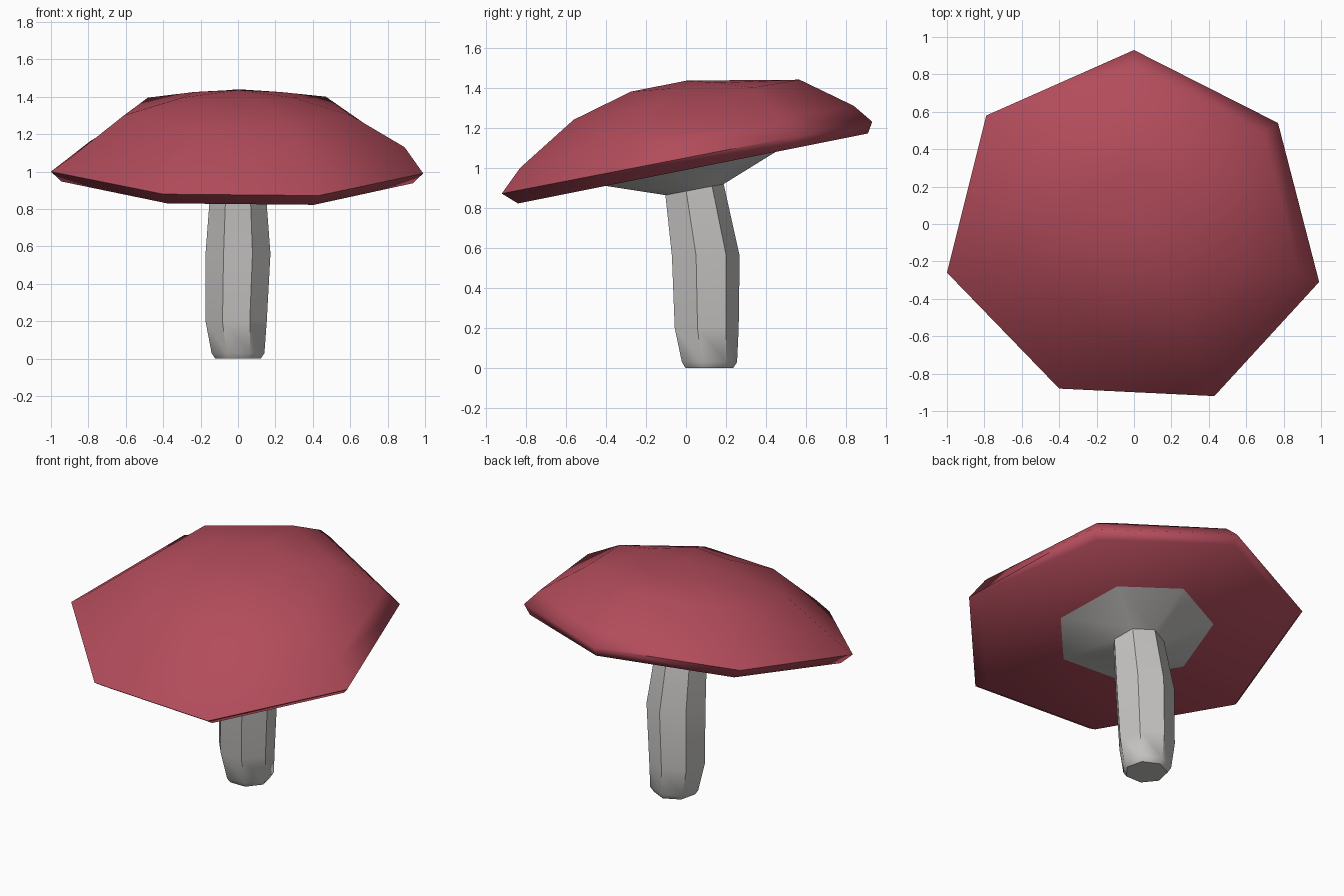
import bpy, bmesh, math
from mathutils import Vector
from mathutils.bvhtree import BVHTree

if "Cube" in bpy.data.objects:
    bpy.data.objects.remove(bpy.data.objects["Cube"])


def material(name, rgb):
    m = bpy.data.materials.new(name)
    m.diffuse_color = (*rgb, 1)
    m.use_nodes = True
    m.node_tree.nodes["Principled BSDF"].inputs["Base Color"].default_value = m.diffuse_color
    return m


RED = material("mushroom red", (0.45, 0.072, 0.105))
STEM = material("stem white", (0.57, 0.56, 0.55))
SPOT = material("spot white", (0.64, 0.63, 0.62))


def finish(bm, name, mat, angle):
    bmesh.ops.recalc_face_normals(bm, faces=bm.faces)
    me = bpy.data.meshes.new(name)
    bm.to_mesh(me)
    me.materials.append(mat)
    ob = bpy.data.objects.new(name, me)
    bpy.context.collection.objects.link(ob)
    bpy.ops.object.select_all(action='DESELECT')
    ob.select_set(True)
    bpy.context.view_layer.objects.active = ob
    bpy.ops.object.shade_smooth_by_angle(angle=math.radians(angle))
    return ob


def loft(bm, rings, start=None, end=None):
    """Bridge equal rings of points; close ends with a fan to a centre point or an n-gon."""
    vs = [[bm.verts.new(p) for p in r] for r in rings]
    n = len(vs[0])
    for a, b in zip(vs, vs[1:]):
        for i in range(n):
            j = (i + 1) % n
            bm.faces.new((a[i], a[j], b[j], b[i]))
    for ring, tip in ((vs[0], start), (vs[-1], end)):
        if tip is None:
            bm.faces.new(ring)
        else:
            t = bm.verts.new(tip)
            for i in range(n):
                bm.faces.new((ring[i], ring[(i + 1) % n], t))


# uneven seven-sided cap outline, clockwise from the back
RIM = [(0, .93), (.77, .54), (.99, -.31), (.43, -.92), (-.40, -.88), (-1, -.26), (-.79, .58)]


def under(y):
    return 0.99 + 0.2 * y      # tilted underside plane


def scaled(s, dy=0):
    return [(x * s, y * s + dy) for x, y in RIM]


# cap: underside lip, rim, then rings rising to the crown
rings = [[(x, y, under(y)) for x, y in scaled(.945, .03)],
         [(x, y, 1.05 + .194 * y) for x, y in RIM]]
for s, zs in ((.90, (1.31, 1.245, 1.13, 1.0, .98, 1.07, 1.21)),
              (.61, (1.44, 1.40, 1.30, 1.24, 1.24, 1.30, 1.395)),
              (.30, (1.438, 1.425, 1.395, 1.38, 1.37, 1.395, 1.425))):
    rings.append([(x, y, z) for (x, y), z in zip(scaled(s), zs)])
bm = bmesh.new()
loft(bm, rings, end=(0, 0, 1.435))
tree = BVHTree.FromBMesh(bm)
finish(bm, "cap", RED, 70)
bm.free()

# stem: leaning seven-sided trunk that flares under the cap
rings = []
for z, cx, cy, r, tilt in ((0, 0, .11, .125, 0), (.03, 0, .11, .145, 0), (.20, -.01, .095, .168, 0),
                           (.56, 0, .09, .178, 0), (.89, 0, .035, .153, .19)):
    rings.append([(cx + r * math.sin(math.tau * i / 7), cy + r * math.cos(math.tau * i / 7),
                   z + tilt * r * math.cos(math.tau * i / 7)) for i in range(7)])
rings.append([(x, y, under(y) + .004) for x, y in scaled(.47, .02)])
bm = bmesh.new()
loft(bm, rings)
finish(bm, "stem", STEM, 50)
bm.free()

# spots: thin patches laid on the cap surface
bm = bmesh.new()
N = 6
for x, y, size in ((.08, .67, .12), (-.33, .485, .125), (.44, .535, .12), (.06, .21, .12),
                   (-.335, .01, .12), (.425, .075, .12), (.135, -.11, .12), (-.59, -.26, .13),
                   (-.13, -.395, .12), (.54, -.35, .13), (.27, -.63, .125), (-.30, -.71, .09)):
    centre, normal, _, _ = tree.ray_cast(Vector((x, y, 3)), Vector((0, 0, -1)))
    if normal.z < 0:
        normal = -normal
    u = Vector((1, .15, 0))
    u = (u - normal * u.dot(normal)).normalized()
    v = normal.cross(u)
    grid = []
    for i in range(N + 1):
        for j in range(N + 1):
            a, b = i / N - .5, j / N - .5
            k = size * (1 - .5 * (abs(a * b) * 4) ** 3 * .3)   # softly clipped corners
            p = centre + u * (a * k) + v * (b * k)
            hit = tree.ray_cast(p + normal * .3, -normal)[0]
            grid.append(bm.verts.new((hit or p) + normal * .005))
    for i in range(N):
        for j in range(N):
            q = i * (N + 1) + j
            bm.faces.new((grid[q], grid[q + N + 1], grid[q + N + 2], grid[q + 1]))
ob = finish(bm, "cap_spots", SPOT, 40)
bm.free()
